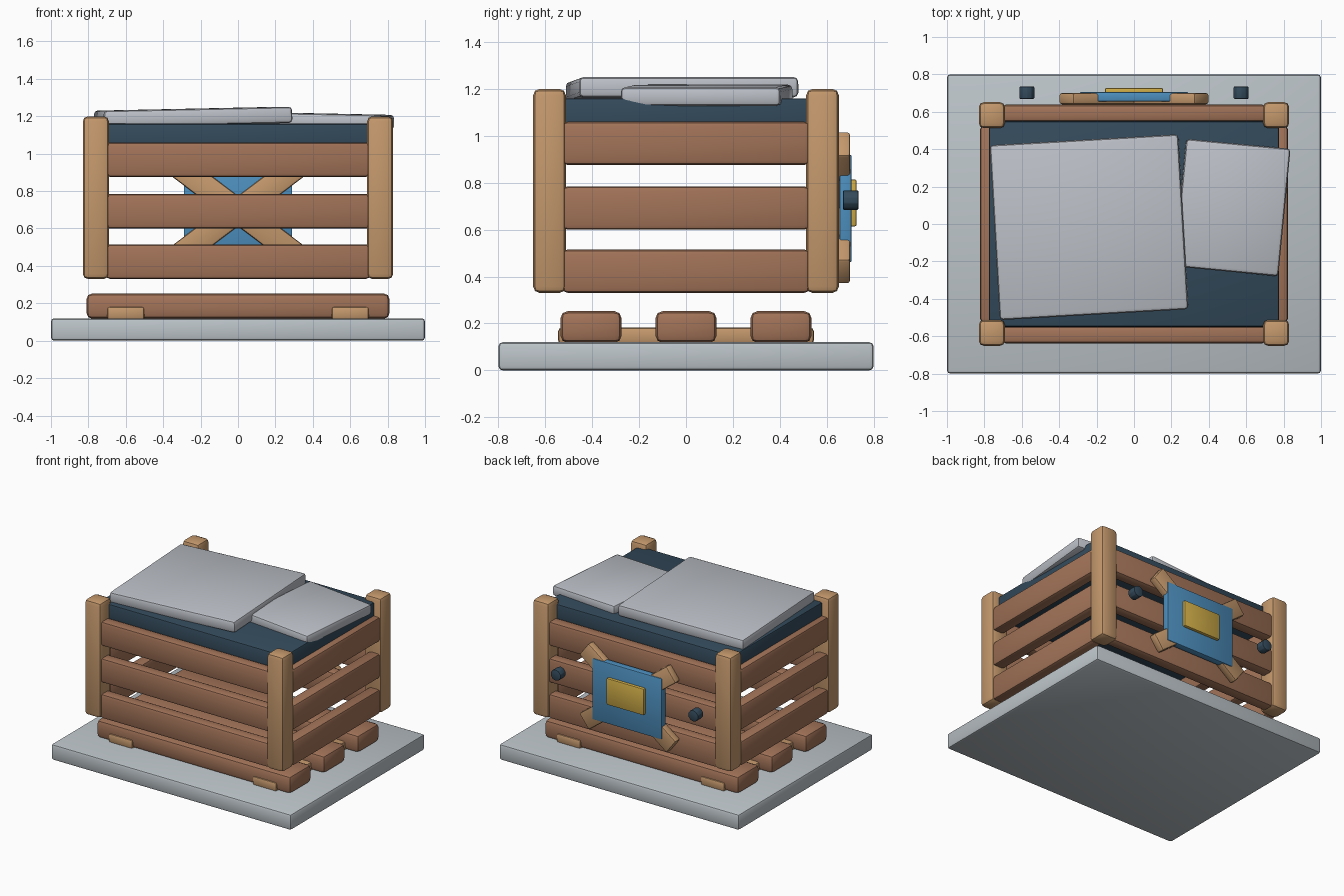
import bpy, bmesh
from math import radians
from mathutils import Matrix

if "Cube" in bpy.data.objects:
    bpy.data.objects.remove(bpy.data.objects["Cube"], do_unlink=True)


def material(name, rgb):
    """Flat material from 0-255 display values."""
    lin = [((c / 255 + 0.055) / 1.055) ** 2.4 for c in rgb] + [1]
    m = bpy.data.materials.new(name)
    m.use_nodes = True
    m.diffuse_color = lin
    m.node_tree.nodes["Principled BSDF"].inputs["Base Color"].default_value = lin
    return m


TAN = material("tan wood", (196, 152, 108))
BROWN = material("brown wood", (162, 115, 88))
STONE = material("pale slab", (188, 196, 201))
SHEET = material("grey sheet", (188, 192, 199))
NAVY = material("dark navy", (51, 74, 91))
BLUE = material("blue panel", (77, 143, 190))
GOLD = material("gold plate", (208, 173, 72))


def finish(name, bm, loc, rot, bevel, mat):
    if bevel:
        bmesh.ops.bevel(bm, geom=bm.edges[:], offset=bevel, segments=2,
                        profile=0.5, affect='EDGES', clamp_overlap=True)
    mesh = bpy.data.meshes.new(name)
    bm.to_mesh(mesh)
    bm.free()
    mesh.materials.append(mat)
    ob = bpy.data.objects.new(name, mesh)
    bpy.context.collection.objects.link(ob)
    ob.location = loc
    ob.rotation_euler = [radians(a) for a in rot]
    bpy.ops.object.select_all(action='DESELECT')
    ob.select_set(True)
    bpy.context.view_layer.objects.active = ob
    bpy.ops.object.shade_smooth_by_angle(angle=radians(35))
    return ob


def box(name, loc, size, mat, bevel=0.02, rot=(0, 0, 0)):
    bm = bmesh.new()
    bmesh.ops.create_cube(bm, size=1, matrix=Matrix.Diagonal((*size, 1)))
    return finish(name, bm, loc, rot, bevel, mat)


# Ground slab and pallet
box("base_slab", (0, 0, 0.06), (2, 1.6, 0.12), STONE, 0.018)
for i, y in enumerate((-0.405, 0, 0.405)):
    box(f"pallet_board_{i}", (0, y, 0.185), (1.62, 0.26, 0.135), BROWN, 0.03)
for side, s in (("left", 1), ("right", -1)):
    box(f"pallet_runner_{side}", (s * 0.6, 0, 0.147), (0.2, 1.09, 0.07), TAN, 0.015)

# Corner posts
for side, sx in (("left", 1), ("right", -1)):
    for end, sy in (("front", -1), ("back", 1)):
        box(f"{end}_{side}_post", (sx * 0.76, sy * 0.582, 0.765),
            (0.14, 0.14, 0.87), TAN, 0.028)

# Crate slats on all four sides
for i, z in enumerate((0.423, 0.692, 0.968)):
    for end, s in (("front", -1), ("back", 1)):
        box(f"{end}_slat_{i}", (0, s * 0.593, z), (1.41, 0.09, 0.185), BROWN)
    for side, s in (("left", 1), ("right", -1)):
        box(f"{side}_slat_{i}", (s * 0.778, 0, z), (0.09, 1.05, 0.185), BROWN)

# Lid filling the crate top
box("dark_lid", (0, 0, 1.08), (1.55, 1.1, 0.16), NAVY, 0.012)

# Loose sheets lying on the lid
box("large_sheet", (-0.24, -0.017, 1.197), (1.01, 0.937, 0.087), SHEET, 0.02,
    (0, -1.2, 3.3))
box("small_sheet", (0.525, 0.088, 1.173), (0.56, 0.685, 0.08), SHEET, 0.02,
    (0, 1.2, -5.5))

# Crossed braces, panel and plate on the back
for side, s in (("rising", 1), ("falling", -1)):
    box(f"{side}_brace", (0, 0.67, 0.693), (0.91, 0.06, 0.13), TAN, 0.012,
        (0, s * 37, 0))
box("back_panel", (0, 0.68, 0.69), (0.58, 0.052, 0.46), BLUE, 0.008)
box("back_plate", (0, 0.71, 0.714), (0.31, 0.035, 0.2), GOLD, 0.008)

# Round knobs either side of the panel
for side, s in (("left", 1), ("right", -1)):
    bm = bmesh.new()
    bmesh.ops.create_cone(bm, cap_ends=True, segments=10, radius1=0.042,
                          radius2=0.042, depth=0.065)
    finish(f"{side}_knob", bm, (s * 0.573, 0.702, 0.726), (90, 0, 0), 0.004, NAVY)
